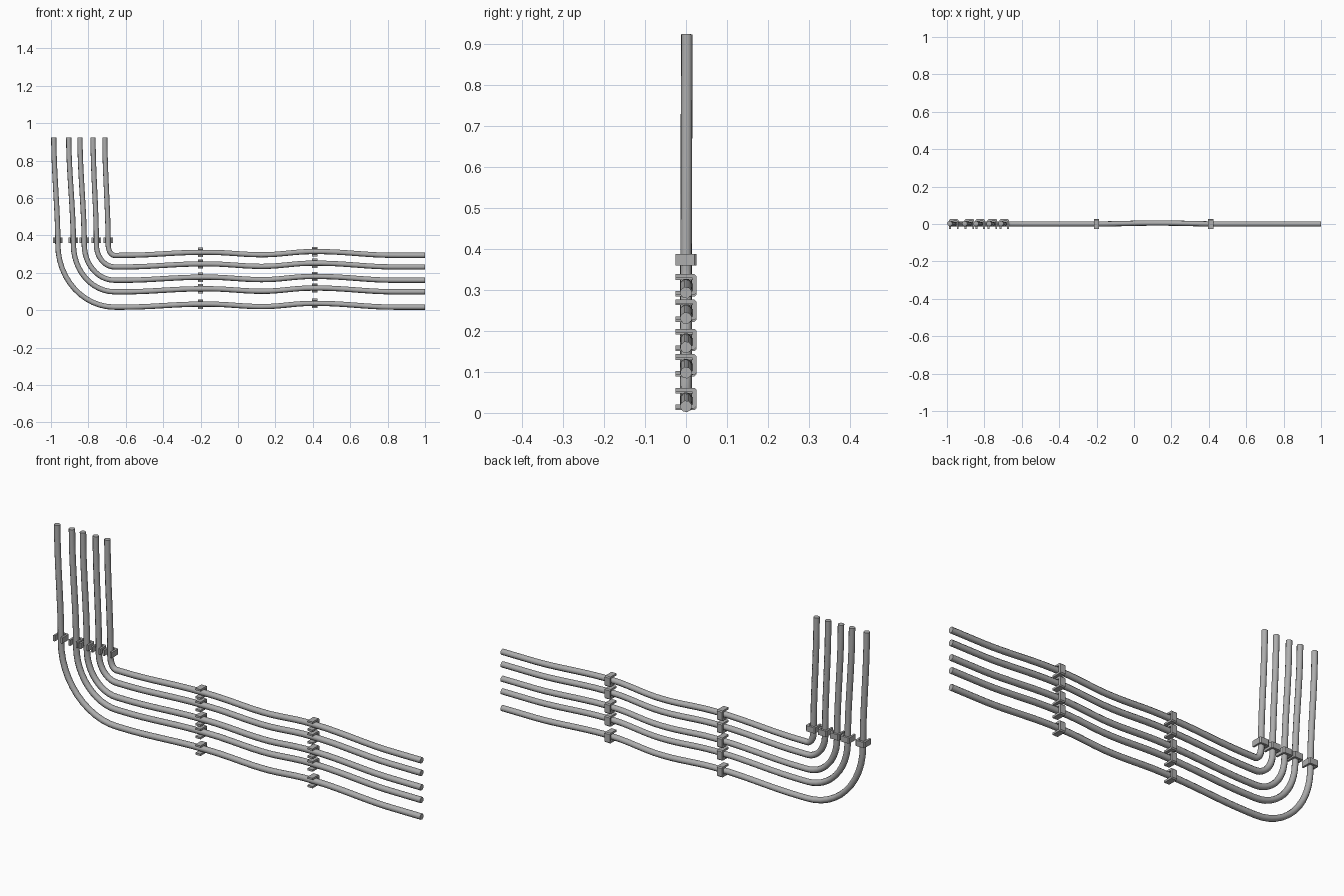
import bpy, bmesh, math
from mathutils import Vector

if "Cube" in bpy.data.objects:
    bpy.data.objects.remove(bpy.data.objects["Cube"])

grey = bpy.data.materials.new("grey_metal")
grey.use_nodes = True
grey.diffuse_color = (0.42, 0.42, 0.42, 1)
grey.node_tree.nodes["Principled BSDF"].inputs["Base Color"].default_value = (0.42, 0.42, 0.42, 1)

RADIUS = 0.0145
BEND_X, BEND_Z = -0.66, 0.35
CLIP_Z = 0.373
CLIP_XS = (-0.2, 0.41)

# top x, x at the wall clip, height of the horizontal run
PIPES = [(-0.985, -0.963, 0.016), (-0.905, -0.88, 0.098), (-0.845, -0.822, 0.16),
         (-0.775, -0.757, 0.231), (-0.712, -0.694, 0.293)]


def smooth(t):
    t = max(0, min(1, t))
    return t * t * (3 - 2 * t)


def sag(x):
    """Gentle waviness of the horizontal run: rises to each clip."""
    first = 0.016 * smooth((x + 0.6) / 0.4) - 0.013 * smooth((x + 0.15) / 0.27)
    second = 0.017 * smooth((x - 0.14) / 0.25) - 0.02 * smooth((x - 0.43) / 0.4)
    return first + second


def bow(x):
    """Slight sideways bow between the two clips."""
    return 0.005 * smooth((x + 0.2) / 0.3) - 0.005 * smooth((x - 0.15) / 0.3)


def pipe_path(top_x, clip_x, run_z):
    pts = []
    for i in range(9):                      # leaning riser
        t = i / 8
        pts.append((top_x + (clip_x - top_x) * smooth(t) , 0.002 * (1 - t),
                    0.923 + (BEND_Z - 0.923) * t))
    a, b = BEND_X - clip_x, BEND_Z - run_z
    for i in range(1, 13):                  # quarter bend
        s = i / 12 * math.pi / 2
        pts.append((BEND_X - a * math.cos(s), 0, BEND_Z - b * math.sin(s)))
    for i in range(1, 37):                  # wavy horizontal run
        x = BEND_X + (1 - BEND_X) * i / 36
        pts.append((x, bow(x), run_z + sag(x)))
    return pts


def make_pipe(name, pts):
    curve = bpy.data.curves.new(name, "CURVE")
    curve.dimensions = "3D"
    curve.bevel_depth = RADIUS
    curve.bevel_resolution = 2
    curve.use_fill_caps = True
    spline = curve.splines.new("POLY")
    spline.points.add(len(pts) - 1)
    for p, co in zip(spline.points, pts):
        p.co = (*co, 1)
    obj = bpy.data.objects.new(name, curve)
    bpy.context.collection.objects.link(obj)
    bpy.ops.object.select_all(action="DESELECT")
    obj.select_set(True)
    bpy.context.view_layer.objects.active = obj
    bpy.ops.object.convert(target="MESH")
    obj = bpy.context.object
    obj.data.materials.clear()
    obj.data.materials.append(grey)
    bpy.ops.object.shade_smooth_by_angle(angle=math.radians(50))


def make_clip(name, centre, upright):
    """U-shaped clip, open at the front, extruded along the pipe."""
    profile = [(-0.026, 0.025), (0.021, 0.025), (0.026, 0.02), (0.026, -0.02), (0.021, -0.025),
               (-0.026, -0.025), (-0.026, -0.0155), (0.0155, -0.0155),
               (0.0155, 0.0155), (-0.026, 0.0155)]
    half = 0.014
    bm = bmesh.new()
    verts = [bm.verts.new((h, y, -half) if upright else (-half, y, h)) for y, h in profile]
    face = bm.faces.new(verts)
    new = bmesh.ops.extrude_face_region(bm, geom=[face])["geom"]
    shift = Vector((0, 0, 2 * half)) if upright else Vector((2 * half, 0, 0))
    bmesh.ops.translate(bm, vec=shift, verts=[v for v in new if isinstance(v, bmesh.types.BMVert)])
    bmesh.ops.recalc_face_normals(bm, faces=bm.faces)
    mesh = bpy.data.meshes.new(name)
    bm.to_mesh(mesh)
    bm.free()
    mesh.materials.append(grey)
    obj = bpy.data.objects.new(name, mesh)
    obj.location = centre
    bpy.context.collection.objects.link(obj)


for n, (top_x, clip_x, run_z) in enumerate(PIPES, 1):
    make_pipe(f"pipe_{n}", pipe_path(top_x, clip_x, run_z))
    make_clip(f"riser_clip_{n}", (clip_x, 0, CLIP_Z), True)
    for k, x in enumerate(CLIP_XS, 1):
        make_clip(f"run_clip_{n}_{k}", (x, 0, run_z + sag(x)), False)
